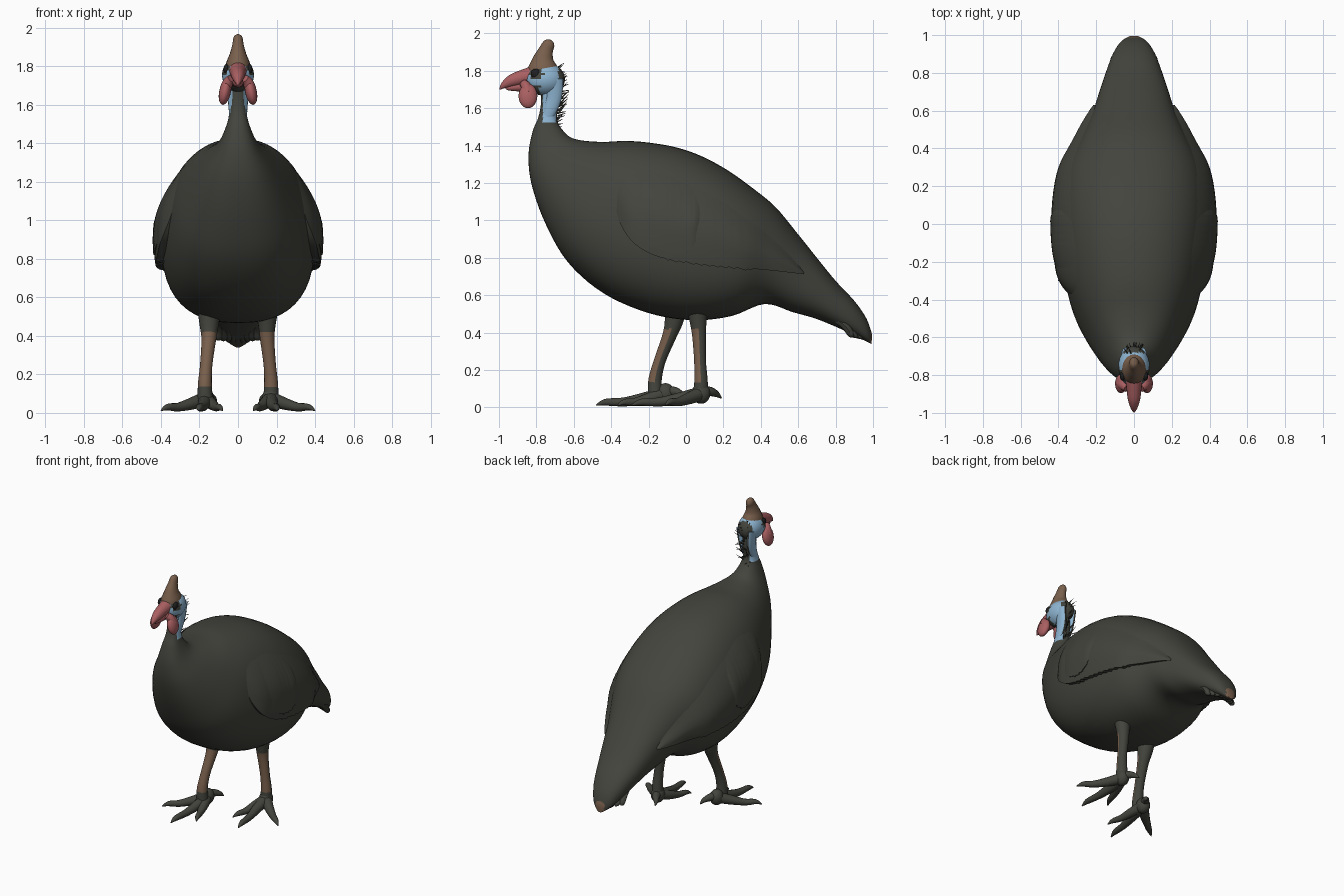
import bpy, bmesh, math, random
from mathutils import Vector
from mathutils.bvhtree import BVHTree

if "Cube" in bpy.data.objects:
    bpy.data.objects.remove(bpy.data.objects["Cube"])

random.seed(4)


def material(name, r, g, b):
    m = bpy.data.materials.new(name)
    m.diffuse_color = (r, g, b, 1)
    m.use_nodes = True
    m.node_tree.nodes["Principled BSDF"].inputs["Base Color"].default_value = m.diffuse_color
    return m


PLUMAGE = material("dark plumage", .058, .058, .048)
BLUE = material("pale blue skin", .27, .46, .64)
RED = material("dusty red", .40, .115, .12)
BROWN = material("horn brown", .19, .115, .072)
BLACK = material("eye black", .014, .014, .014)


def finish(name, bm, mats, rule=None, mirror=False, sharp=50):
    """Turn a bmesh into a smooth object, colouring faces by rule(centre, normal)."""
    bmesh.ops.recalc_face_normals(bm, faces=bm.faces)
    bm.normal_update()
    for f in bm.faces:
        f.smooth = True
        if rule:
            f.material_index = rule(f.calc_center_median(), f.normal)
    me = bpy.data.meshes.new(name)
    bm.to_mesh(me)
    bm.free()
    for m in mats:
        me.materials.append(m)
    me.set_sharp_from_angle(angle=math.radians(sharp))
    ob = bpy.data.objects.new(name, me)
    bpy.context.collection.objects.link(ob)
    if mirror:
        ob.modifiers.new("mirror", 'MIRROR')
    return ob


def smooth_path(pts, n):
    """Catmull-Rom interpolation of tuples."""
    out = []
    for i in range(len(pts) - 1):
        p0, p1, p2, p3 = pts[max(i - 1, 0)], pts[i], pts[i + 1], pts[min(i + 2, len(pts) - 1)]
        for k in range(n):
            t = k / n
            out.append(tuple(.5 * (2 * b + (c - a) * t + (2 * a - 5 * b + 4 * c - d) * t * t
                                   + (3 * b - a - 3 * c + d) * t ** 3)
                             for a, b, c, d in zip(p0, p1, p2, p3)))
    return out + [tuple(pts[-1])]


def skin(bm, rings, closed=True):
    """Bridge rows of points with quads; closed rows also get end caps."""
    rows = [[bm.verts.new(p) for p in r] for r in rings]
    n = len(rows[0])
    for a, b in zip(rows, rows[1:]):
        for j in range(n if closed else n - 1):
            k = (j + 1) % n
            bm.faces.new((a[j], a[k], b[k], b[j]))
    if closed:
        bm.faces.new(rows[0])
        bm.faces.new(rows[-1])


def tube(bm, pts, sides=14, n=5, sx=1.0):
    """Tapered tube through (x, y, z, radius) points; sx scales its sideways width."""
    path = smooth_path(pts, n)
    rings = []
    for i, p in enumerate(path):
        t = Vector(path[min(i + 1, len(path) - 1)][:3]) - Vector(path[max(i - 1, 0)][:3])
        t.normalize()
        side = (Vector((1, 0, 0)) - t * t.x).normalized()
        up = t.cross(side)
        r = max(p[3], .001)
        rings.append([Vector(p[:3]) + side * (r * sx * math.cos(a)) + up * (r * math.sin(a))
                      for a in (2 * math.pi * j / sides for j in range(sides))])
    skin(bm, rings)


def ellipsoid(bm, centre, radii, tilt=0.0):
    vs = bmesh.ops.create_uvsphere(bm, u_segments=32, v_segments=24, radius=1)["verts"]
    for v in vs:
        p = Vector((v.co.x * radii[0], v.co.y * radii[1], v.co.z * radii[2]))
        c, s = math.cos(tilt), math.sin(tilt)
        v.co = Vector((p.x * c - p.z * s, p.y, p.x * s + p.z * c)) + Vector(centre)


# Body: one loft from neck to tail; rows are top y, top z, bottom y, bottom z, half width
sections = [
    (-.685, 1.74, -.775, 1.74, .046), (-.675, 1.64, -.775, 1.63, .042), (-.69, 1.55, -.79, 1.55, .046),
    (-.665, 1.49, -.82, 1.475, .064), (-.60, 1.437, -.842, 1.35, .104), (-.46, 1.42, -.825, 1.19, .178),
    (-.32, 1.425, -.75, .98, .256), (-.19, 1.415, -.63, .775, .326), (-.05, 1.39, -.44, .61, .372),
    (.08, 1.345, -.2, .505, .395), (.22, 1.27, .03, .467, .393), (.36, 1.17, .24, .488, .36),
    (.48, 1.07, .42, .553, .285), (.60, .925, .57, .51, .222), (.70, .80, .69, .476, .185),
    (.80, .677, .80, .432, .15), (.90, .57, .90, .386, .112), (.965, .475, .965, .353, .07),
    (.995, .39, .992, .34, .025)]
bm = bmesh.new()
rings = []
for ty, tz, by, bz, w in smooth_path(sections, 5):
    ring = []
    for j in range(48):
        a = 2 * math.pi * j / 48
        e = .87 if j < 24 else .81
        c, s = (math.copysign(abs(f) ** e, f) for f in (math.cos(a), math.sin(a)))
        ring.append((w * c, (ty + by) / 2 + s * (ty - by) / 2, (tz + bz) / 2 + s * (tz - bz) / 2))
    rings.append(ring)
skin(bm, rings)
tree = BVHTree.FromBMesh(bm)
finish("body", bm, [PLUMAGE, BLUE, BROWN],
       lambda c, n: 1 if c.z > 1.52 and abs(n.x) > .5 and c.y > -.765
       else 2 * (c.y > .982 and c.z < .41 and abs(c.x) < .035))


# Wings: sheets draped on the body side, thick along the lower edge
def wing(name, outline, thick, front, back, edge):
    bm = bmesh.new()
    cols = []
    path = smooth_path(outline, 14)
    for i, (y, low, high) in enumerate(path):
        u = i / (len(path) - 1)
        ends = min(1, u / front) * min(1, edge + (1 - u) / back)
        ends = ends * ends * (3 - 2 * ends)
        if -.1 < y < .35:
            low -= .012 * ((y * 22) % 1)
        col = []
        for k in range(17):
            v = min(k / 15, 1)
            z = high + (low - high) * v
            off = -.006 + (thick + .006) * math.sin(min(1, v / .75) * math.pi / 2) ** 2 * ends
            if k == 16:
                z, off = z + .012, -.02
            hit = tree.ray_cast(Vector((2, y, z)), Vector((-1, 0, 0)))[0]
            col.append(((hit.x if hit else .1) + off, y, z))
        cols.append(col)
    skin(bm, cols, closed=False)
    finish(name, bm, [PLUMAGE], mirror=True)


wing("wings", [(-.385, 1.10, 1.2), (-.35, .98, 1.29), (-.28, .88, 1.33), (-.16, .81, 1.34), (0, .78, 1.29),
               (.2, .755, 1.17), (.4, .738, 1.0), (.55, .722, .84), (.63, .712, .73)], .04, .3, .4, .4)
wing("shoulder_coverts", [(-.375, 1.12, 1.2), (-.33, 1.0, 1.28), (-.25, .91, 1.32), (-.12, .84, 1.33),
                          (0, .84, 1.27), (.08, .93, 1.18), (.11, 1.02, 1.1)], .046, .5, .3, 0)

# Tail feathers fanned under the tail tip
bm = bmesh.new()
for i in range(-4, 5):
    x = i * .024
    tube(bm, [(x * .8, .70, .53, .012), (x, .84, .445, .02), (x * 1.05, .93 - abs(x) * .5, .392, .018),
              (x * 1.05, .985 - abs(x) * .9, .35 + abs(x) * .35, .003)], 8, 4, 1.2)
finish("tail_feathers", bm, [PLUMAGE, BROWN], lambda c, n: int(c.y > .955 and abs(c.x) < .04))


# Legs and feet: one leg stands further forward than the other
def leg(name, s, shin, fy):
    bm = bmesh.new()
    tube(bm, [(s * x, y, z, r) for x, y, z, r in shin], 18, 6)
    finish(name, bm, [PLUMAGE, BROWN], lambda c, n: int(.14 < c.z < .42 and n.y < .1))
    bm = bmesh.new()
    toes = [[(.17, 0, .075, .038), (.175, -.10, .05, .034), (.19, -.22, .03, .024), (.20, -.32, .028, .018),
             (.205, -.37, .012, .003)],
            [(.17, 0, .075, .038), (.235, -.06, .05, .032), (.31, -.12, .03, .023), (.365, -.165, .03, .017),
             (.40, -.19, .012, .003)],
            [(.17, 0, .075, .036), (.14, -.08, .05, .031), (.115, -.16, .03, .022), (.095, -.22, .028, .016),
             (.08, -.255, .012, .003)],
            [(.17, 0, .085, .03), (.15, .05, .085, .025), (.125, .085, .07, .016), (.115, .11, .05, .003)]]
    for toe in toes:
        tube(bm, [(s * x, y + fy, z, r) for x, y, z, r in toe], 12, 5)
    ellipsoid(bm, (s * .17, fy, .075), (.045, .05, .055))
    finish(name.replace("leg", "foot"), bm, [PLUMAGE])


leg("right_leg", 1, [(.15, .06, .56, .065), (.15, .065, .46, .046), (.152, .07, .38, .037),
                     (.165, .075, .25, .032), (.172, .08, .15, .036), (.17, .08, .07, .04)], .08)
leg("left_leg", -1, [(.15, -.05, .56, .065), (.15, -.065, .46, .05), (.152, -.09, .38, .038),
                     (.165, -.14, .25, .032), (.172, -.165, .15, .036), (.17, -.165, .07, .04)], -.11)

# Head: blue cheeks, dark nape, chin and eye surround
bm = bmesh.new()
ellipsoid(bm, (0, -.755, 1.755), (.083, .108, .088))
finish("head", bm, [BLUE, PLUMAGE],
       lambda c, n: int(n.y > .6 or (n.y < -.2 and c.z < 1.72) or (abs(c.x) < .03 and c.z < 1.75)
                        or math.hypot(c.y + .80, c.z - 1.785) < .036))

# Blue cheek folds running down the neck
bm = bmesh.new()
tube(bm, [(.045, -.70, 1.76, .045), (.034, -.705, 1.66, .042), (.031, -.73, 1.58, .034),
          (.037, -.755, 1.515, .01)], 14, 5, .52)
finish("neck_skin", bm, [BLUE, PLUMAGE], lambda c, n: int(n.y > .75), mirror=True)

# Horn casque on the crown
bm = bmesh.new()
tube(bm, [(0, -.765, 1.775, .088), (0, -.765, 1.82, .078), (0, -.762, 1.865, .055), (0, -.748, 1.912, .038),
          (0, -.733, 1.943, .032), (0, -.725, 1.958, .02), (0, -.722, 1.965, .004)], 20, 6, .78)
finish("casque", bm, [BROWN])

# Beak, upper and lower halves
bm = bmesh.new()
tube(bm, [(0, -.82, 1.775, .05), (0, -.87, 1.765, .042), (0, -.93, 1.747, .034), (0, -.975, 1.722, .018),
          (0, -.996, 1.70, .002)], 18, 6, .95)
tube(bm, [(0, -.82, 1.725, .035), (0, -.89, 1.715, .026), (0, -.95, 1.708, .013), (0, -.965, 1.707, .002)], 14, 5)
finish("beak", bm, [RED])

# Wattles hanging from the gape
bm = bmesh.new()
ellipsoid(bm, (.068, -.845, 1.665), (.03, .05, .066), .2)
tube(bm, [(.035, -.87, 1.735, .022), (.052, -.855, 1.715, .028), (.066, -.845, 1.68, .03)], 12, 5)
finish("wattles", bm, [RED], mirror=True)

# Eyes
bm = bmesh.new()
ellipsoid(bm, (.06, -.803, 1.785), (.015, .027, .026))
finish("eyes", bm, [BLACK], mirror=True)

# Bristles along the nape
bm = bmesh.new()
for i in range(26):
    z = 1.5 + .32 * i / 25
    a = random.uniform(-.9, .9)
    y = -.69 + .035 * math.sin((z - 1.5) / .35 * math.pi)
    p = Vector((.045 * math.sin(a), y - .03 * (1 - math.cos(a)), z))
    q = p + Vector((.03 * math.sin(a), .03, random.uniform(.0, .04)))
    tube(bm, [(*(p - (q - p) * .5), .005), (*p, .004), (*q, .001)], 5, 1)
finish("nape_bristles", bm, [PLUMAGE])
